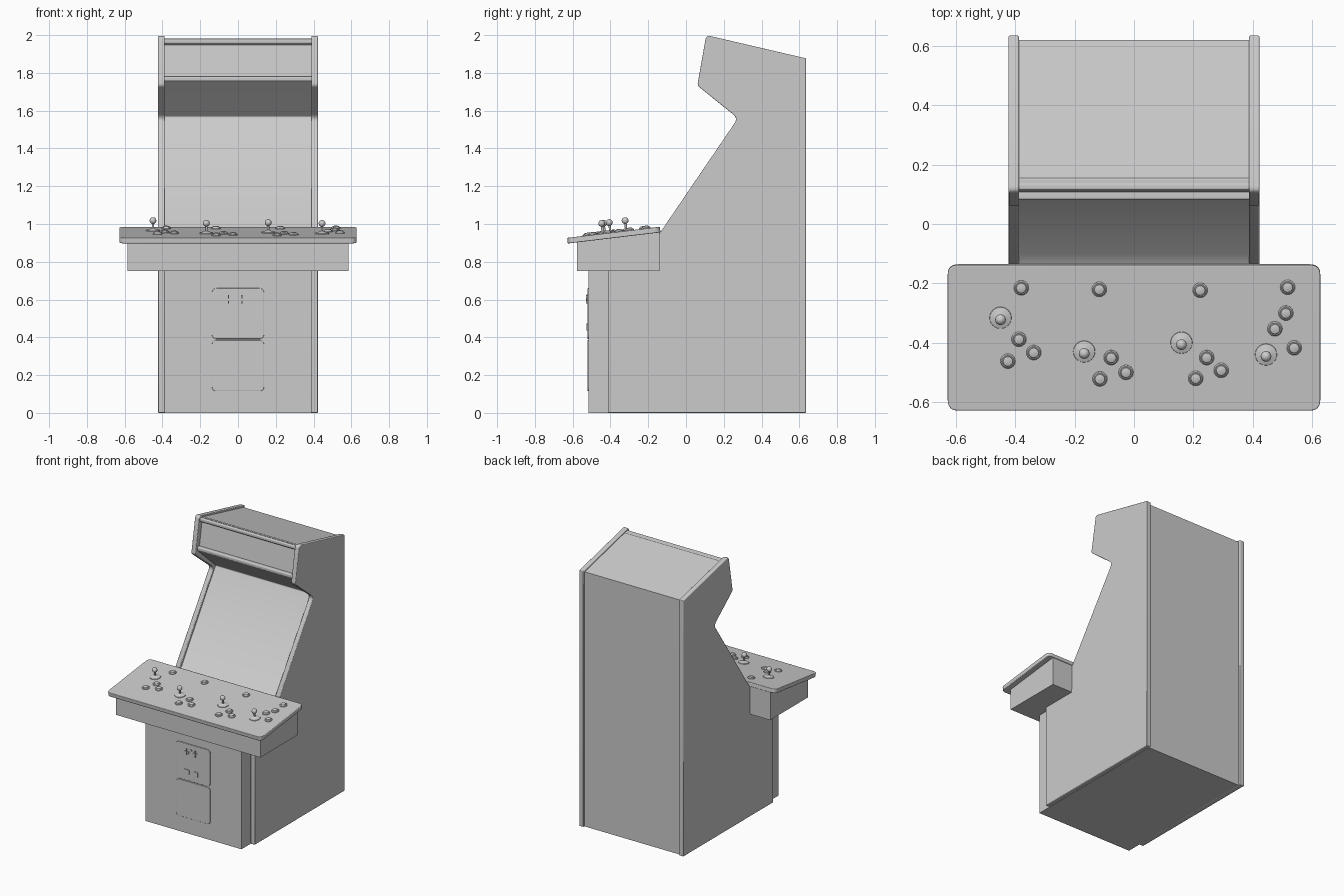
import bpy, bmesh, math
from mathutils import Vector, Matrix

if "Cube" in bpy.data.objects:
    bpy.data.objects.remove(bpy.data.objects["Cube"])

grey = bpy.data.materials.new("plain grey")
grey.use_nodes = True
grey.diffuse_color = (0.6, 0.6, 0.6, 1)
grey.node_tree.nodes["Principled BSDF"].inputs["Base Color"].default_value = grey.diffuse_color


def finish(name, bm, bevel=0, matrix=None):
    """Turn a bmesh into a named object with the shared finish."""
    bmesh.ops.recalc_face_normals(bm, faces=bm.faces)
    mesh = bpy.data.meshes.new(name)
    bm.to_mesh(mesh)
    bm.free()
    mesh.materials.append(grey)
    obj = bpy.data.objects.new(name, mesh)
    bpy.context.collection.objects.link(obj)
    if matrix:
        obj.matrix_world = matrix
    if bevel:
        mod = obj.modifiers.new("edge rounding", "BEVEL")
        mod.width, mod.segments, mod.limit_method = bevel, 3, "ANGLE"
        mod.angle_limit = math.radians(40)
    bpy.ops.object.select_all(action="DESELECT")
    obj.select_set(True)
    bpy.context.view_layer.objects.active = obj
    bpy.ops.object.shade_smooth_by_angle(angle=math.radians(35))
    return obj


def rounded(points, steps=6):
    """Replace each (u, v, radius) corner with a small curve."""
    out = []
    for i, (u, v, r) in enumerate(points):
        p = Vector((u, v))
        if not r:
            out.append(p)
            continue
        a = (Vector(points[i - 1][:2]) - p).normalized()
        b = (Vector(points[(i + 1) % len(points)][:2]) - p).normalized()
        reach = r / math.tan(a.angle(b) / 2)
        start, end = p + a * reach, p + b * reach
        for k in range(steps + 1):
            t = k / steps
            out.append(start * (1 - t) ** 2 + p * 2 * t * (1 - t) + end * t * t)
    return out


def extrude(name, points, place, offset, bevel=0, matrix=None):
    """Extrude a flat outline; place maps (u, v) into space."""
    bm = bmesh.new()
    face = bm.faces.new([bm.verts.new(place(p)) for p in rounded(points)])
    new = bmesh.ops.extrude_face_region(bm, geom=[face])["geom"]
    verts = [g for g in new if isinstance(g, bmesh.types.BMVert)]
    bmesh.ops.translate(bm, verts=verts, vec=offset)
    return finish(name, bm, bevel, matrix)


def across(name, points, x0, x1, bevel=0):
    """Side profile in (y, z), extruded from x0 to x1."""
    return extrude(name, points, lambda p: (x0, p.x, p.y), (x1 - x0, 0, 0), bevel)


def rectangle(x0, x1, v0, v1, r=0):
    return [(x0, v0, r), (x1, v0, r), (x1, v1, r), (x0, v1, r)]


def plate(name, x0, x1, z0, z1, y, depth, r=0, bevel=0):
    """Upright plate whose front stands proud of y by depth."""
    return extrude(name, rectangle(x0, x1, z0, z1, r),
                   lambda p: (p.x, y, p.y), (0, -depth, 0), bevel)


def lathe(name, profile, matrix, segments=24):
    """Spin an (r, z) profile about the local z axis."""
    bm = bmesh.new()
    verts = [bm.verts.new((r, 0, z)) for r, z in profile]
    edges = [bm.edges.new(pair) for pair in zip(verts, verts[1:])]
    bmesh.ops.spin(bm, geom=verts + edges, cent=(0, 0, 0), axis=(0, 0, 1),
                   angle=math.tau, steps=segments)
    bmesh.ops.remove_doubles(bm, verts=bm.verts, dist=1e-5)
    return finish(name, bm, matrix=matrix)


# Cabinet side panels with rounded edging
side = [(-0.41, 0, 0), (0.635, 0, 0), (0.635, 1.877, 0.006), (0.107, 2.0, 0.022),
        (0.06, 1.733, 0.025), (0.275, 1.56, 0.035), (-0.14, 0.95, 0),
        (-0.14, 0.78, 0), (-0.41, 0.78, 0)]
for label, s in (("left", 1), ("right", -1)):
    across(label + "_side_panel", side, s * 0.388, s * 0.423, 0.006)

# Cabinet body between the panels: base, screen, canopy, roof and back
body = [(-0.515, 0, 0), (0.62, 0, 0), (0.62, 1.868, 0), (0.13, 1.983, 0),
        (0.124, 1.95, 0), (0.136, 1.948, 0), (0.108, 1.78, 0), (0.09, 1.78, 0),
        (0.085, 1.755, 0.012), (0.295, 1.567, 0.01), (-0.1, 0.975, 0),
        (-0.135, 0.955, 0), (-0.135, 0.8, 0), (-0.515, 0.8, 0)]
across("cabinet_body", body, -0.389, 0.389)

# Rounded trim bars above and below the marquee
for name, y, z in (("marquee_top_trim", 0.126, 1.968), ("marquee_bottom_trim", 0.094, 1.768)):
    bar = rectangle(y - 0.012, y + 0.03, z - 0.013, z + 0.013, 0.008)
    across(name, bar, -0.389, 0.389)

# Control box and its sloping deck
across("control_box", [(-0.578, 0.75, 0), (-0.14, 0.75, 0), (-0.14, 0.96, 0),
                       (-0.578, 0.908, 0)], -0.586, 0.586)
slope = math.atan(0.12)
tilt = Matrix.Rotation(slope, 4, "X")
DECK_MID = Vector((0, -0.384, 0.956))
extrude("control_deck", rectangle(-0.628, 0.628, -0.247, 0.247, 0.035),
        lambda p: (p.x, p.y, 0), (0, 0, -0.03), 0.004,
        Matrix.Translation(DECK_MID) @ tilt)


def on_deck(x, y):
    z = DECK_MID.z + (y - DECK_MID.y) * math.tan(slope)
    return Matrix.Translation((x, y, z)) @ tilt


# Joysticks: dust washer, shaft and ball in one turned shape
ball = [(0.018 * math.sin(a), 0.054 - 0.018 * math.cos(a))
        for a in (math.radians(20 + 16 * k) for k in range(11))]
stick = [(0.037, 0), (0.036, 0.004), (0.02, 0.008), (0.01, 0.012), (0.006, 0.014)] + ball
for i, (x, y) in enumerate([(-0.45, -0.316), (-0.168, -0.43), (0.16, -0.4), (0.445, -0.44)]):
    lathe(f"joystick_{i + 1}", stick, on_deck(x, y))

# Push buttons
cap = [(0.025, 0), (0.025, 0.004), (0.021, 0.008), (0.018, 0.008),
       (0.016, 0.012), (0.009, 0.014), (0, 0.0145)]
spots = {
    "start": [(-0.38, -0.215), (-0.117, -0.22), (0.223, -0.223), (0.518, -0.213)],
    "first_player": [(-0.388, -0.388), (-0.338, -0.433), (-0.425, -0.462)],
    "second_player": [(-0.077, -0.45), (-0.027, -0.5), (-0.115, -0.522)],
    "third_player": [(0.245, -0.45), (0.294, -0.493), (0.208, -0.52)],
    "fourth_player": [(0.512, -0.3), (0.475, -0.353), (0.54, -0.417)],
}
for group, places in spots.items():
    for i, (x, y) in enumerate(places):
        lathe(f"{group}_button_{i + 1}", cap, on_deck(x, y))

# Coin door and cash door
FRONT = -0.514
plate("coin_door", -0.138, 0.138, 0.392, 0.66, FRONT, 0.008, 0.025, 0.003)
plate("cash_door", -0.138, 0.138, 0.115, 0.385, FRONT, 0.008, 0.025, 0.003)

# Coin slots, reject buttons and return flaps
for label, s in (("left", 1), ("right", -1)):
    x = s * 0.035 - 0.015
    plate(label + "_coin_plate", x - 0.018, x + 0.018, 0.592, 0.606, FRONT, 0.012)
    plate(label + "_coin_slot", x - 0.003, x + 0.003, 0.58, 0.625, FRONT, 0.016)
    plate(label + "_coin_return", x - 0.02, x + 0.02, 0.435, 0.472, FRONT, 0.012, 0.004)
plate("door_lock", -0.022, -0.008, 0.612, 0.626, FRONT, 0.014, 0.006)
